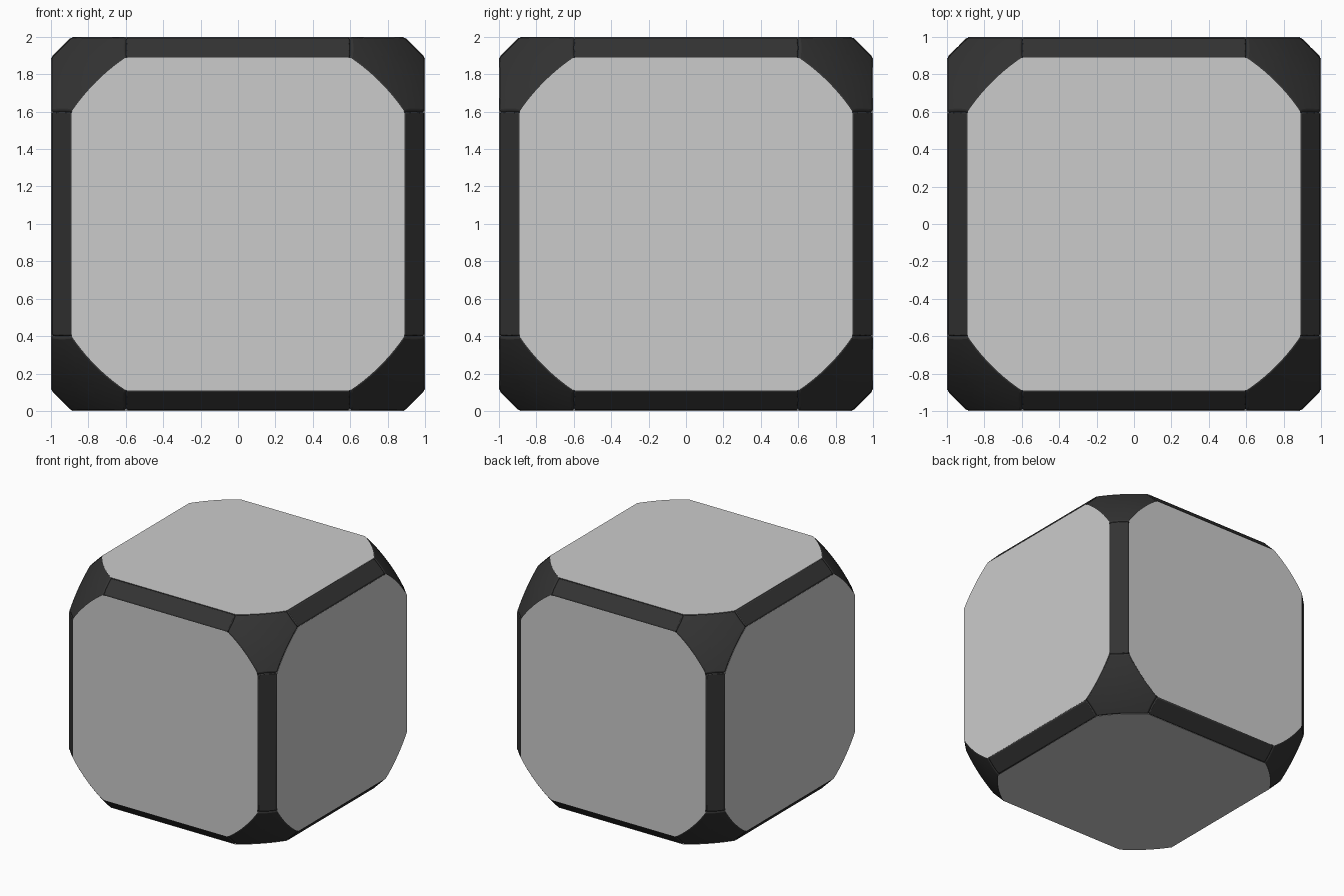
import bpy, bmesh
from math import sqrt, atan2, cos, sin
from itertools import product
from mathutils import Vector

if "Cube" in bpy.data.objects:
    bpy.data.objects.remove(bpy.data.objects["Cube"])

E, C = 0.89, 0.60              # panel half width, start of its corner cut
R = sqrt(1 + E * E + C * C)    # sphere that trims the corners
DEPTH = 0.93                   # inner skin scale

black = bpy.data.materials.new("black_frame")
black.diffuse_color = (0.033, 0.033, 0.033, 1)
black.use_nodes = True
black.node_tree.nodes["Principled BSDF"].inputs["Base Color"].default_value = black.diffuse_color


def turn(v, k):
    v = tuple(v)
    return Vector(v[k:] + v[:k])


def shell(name, outline, k, signs, domed=False, mat=None, bevel=0.0):
    """Solid piece between an outline on the surface and the same outline pulled inward."""
    bm = bmesh.new()

    def ring(pts):
        return [bm.verts.new([a * s for a, s in zip(turn(p, k), signs)]) for p in pts]

    def bridge(a, b):
        n = len(a)
        for i in range(n):
            bm.faces.new((a[i], a[(i + 1) % n], b[(i + 1) % n], b[i]))

    inner, outer = ring([p * DEPTH for p in outline]), ring(outline)
    bm.faces.new(inner)
    bridge(inner, outer)
    if domed:
        mid = sum(outline, Vector()) / len(outline)
        for t in (0.8, 0.55, 0.3):
            nxt = ring([mid.lerp(p, t).normalized() * R for p in outline])
            bridge(outer, nxt)
            outer = nxt
        top = ring([mid.normalized() * R])[0]
        for i in range(len(outer)):
            bm.faces.new((outer[i], outer[(i + 1) % len(outer)], top))
    else:
        bm.faces.new(outer)
    bmesh.ops.recalc_face_normals(bm, faces=bm.faces)
    me = bpy.data.meshes.new(name)
    bm.to_mesh(me)
    bm.free()
    ob = bpy.data.objects.new(name, me)
    bpy.context.collection.objects.link(ob)
    ob.location.z = 1
    if mat:
        me.materials.append(mat)
    if bevel:
        mod = ob.modifiers.new("soft_edges", 'BEVEL')
        mod.width, mod.segments, mod.limit_method = bevel, 2, 'ANGLE'
    bpy.ops.object.select_all(action='DESELECT')
    ob.select_set(True)
    bpy.context.view_layer.objects.active = ob
    bpy.ops.object.shade_smooth_by_angle()


# Shared curves: corner arc on the z=1 face, and the sphere cut across an edge chamfer
a0, a1 = atan2(C, E), atan2(E, C)
r = sqrt(E * E + C * C)
arc = [Vector((r * cos(a), r * sin(a), 1)) for a in (a0 + (a1 - a0) * i / 10 for i in range(11))]
cut = []
for i in range(7):
    b = E + (1 - E) * i / 6
    c = 1 + E - b
    cut.append(Vector((sqrt(R * R - b * b - c * c), b, c)))

# Flat face panels: a square with arc-cut corners
panel = arc + [Vector((-p.x, p.y, 1)) for p in reversed(arc)]
panel += [Vector((-p.x, -p.y, 1)) for p in panel]
for k in range(3):
    for s in (1, -1):
        shell("face_panel", panel, k, (s, s, s))

# Chamfered edge bars
bar = cut + [Vector((-p.x, p.y, p.z)) for p in reversed(cut)]
for k in range(3):
    for sy, sz in product((1, -1), repeat=2):
        shell("edge_bar", bar, k, turn((1, sy, sz), k), mat=black, bevel=0.012)

# Domed corner guards
side = arc + cut[1:-1]
corner = [turn(p, k) for k in range(3) for p in side + [cut[-1]]]
corner = [p for i, p in enumerate(corner) if (p - corner[i - 1]).length > 1e-5]
for signs in product((1, -1), repeat=3):
    shell("corner_guard", corner, 0, signs, domed=True, mat=black, bevel=0.012)
